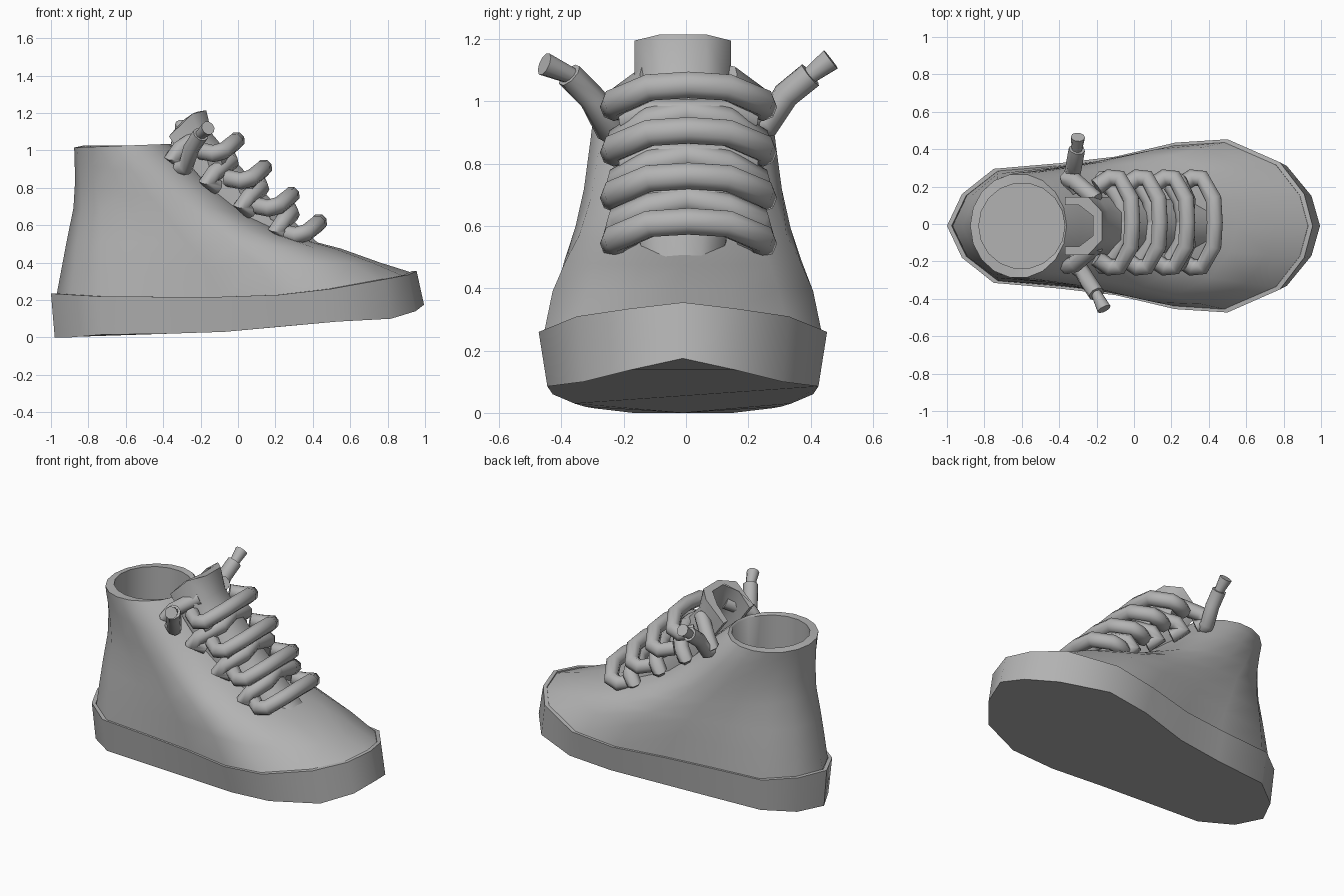
import bpy, bmesh, math
from mathutils import Vector

old = bpy.data.objects.get("Cube")
if old:
    bpy.data.objects.remove(old)

GREY = (0.45, 0.45, 0.45, 1)
mat = bpy.data.materials.new("plain grey")
mat.use_nodes = True
mat.diffuse_color = GREY
mat.node_tree.nodes["Principled BSDF"].inputs["Base Color"].default_value = GREY
MID = -0.01  # the shoe leans slightly to one side


def finish(obj, angle=40):
    obj.data.materials.clear()
    obj.data.materials.append(mat)
    bpy.ops.object.select_all(action='DESELECT')
    obj.select_set(True)
    bpy.context.view_layer.objects.active = obj
    bpy.ops.object.shade_smooth_by_angle(angle=math.radians(angle))


def loft(name, rings, angle=40):
    """Skin a list of closed rings that share a point count, with both ends capped."""
    bm = bmesh.new()
    loops = [[bm.verts.new(p) for p in ring] for ring in rings]
    for a, b in zip(loops, loops[1:]):
        for i in range(len(a)):
            j = (i + 1) % len(a)
            bm.faces.new((a[i], a[j], b[j], b[i]))
    bm.faces.new(loops[0][::-1])
    bm.faces.new(loops[-1])
    bmesh.ops.recalc_face_normals(bm, faces=bm.faces)
    mesh = bpy.data.meshes.new(name)
    bm.to_mesh(mesh)
    bm.free()
    obj = bpy.data.objects.new(name, mesh)
    bpy.context.collection.objects.link(obj)
    finish(obj, angle)


def both_sides(half):
    """Mirror a heel-to-toe half outline into a closed ring."""
    pts = [(x, MID - y, z) for x, y, z in half]
    return pts + [(x, MID + y, z) for x, y, z in half[-2:0:-1]]


# Sole outline, heel to toe: x, half width, bottom z, top z
SOLE = [(-1, 0, 0, .235), (-.92, .17, 0, .23), (-.75, .305, .015, .22),
        (-.4, .335, .02, .217), (-.1, .37, .03, .217), (.22, .445, .06, .228),
        (.5, .463, .085, .26), (.78, .34, .1, .31), (.91, .17, .14, .335),
        (.955, 0, .175, .355)]


def scaled(sx, sy, shift, col, dz=0):
    return both_sides([(p[0] * sx + shift, p[1] * sy, p[col] + dz) for p in SOLE])


loft("sole", [scaled(1.01, .94, .03, 2), scaled(1, 1, 0, 3),
              scaled(.975, .955, 0, 3), scaled(.965, .94, 0, 3, -.06)], angle=35)

# Upper: heel x, heel z, toe x, toe z, half width, roundness of the outline
LEVELS = [(-.97, .21, .935, .345, .447, 0), (-.945, .36, .76, .4, .424, .1),
          (-.915, .52, .55, .475, .392, .28), (-.88, .69, .32, .535, .355, .48),
          (-.872, .82, .08, .65, .325, .7), (-.873, .93, -.14, .83, .303, .85),
          (-.875, .985, -.28, .965, .29, .95), (-.876, 1.015, -.36, 1.035, .28, 1)]


def upper_ring(hx, hz, tx, tz, width, rnd):
    half = []
    for i, (x, y, _, top) in enumerate(SOLE):
        a = math.pi * i / (len(SOLE) - 1)
        u = (1 - rnd) * (x + 1) / 1.955 + rnd * (1 - math.cos(a)) / 2
        w = (1 - rnd) * y / .463 + rnd * math.sin(a)
        z = hz + (tz - hz) * (u if rnd else max(0, (top - .217) / .138))
        half.append((hx + (tx - hx) * u, w * width, z))
    return both_sides(half)


def collar_ring(radius, z):
    n = len(SOLE) - 1
    return both_sides([(-.6 - radius * math.cos(math.pi * i / n),
                        radius * math.sin(math.pi * i / n), z) for i in range(n + 1)])


loft("upper", [upper_ring(*lv) for lv in LEVELS]
     + [collar_ring(.23, 1.025), collar_ring(.23, .3)], angle=50)

# Tongue: an arched strip, open towards the ankle, following the throat
ARCH = [(-.155, -.2), (-.155, -.075), (-.075, 0), (.075, 0), (.155, -.075), (.155, -.2)]
SECTION = ARCH + [(y * .72, h - .05 if h > -.2 else h) for y, h in reversed(ARCH)]
rings = [[(-.17 + h, MID + y, 1.215 - 3.5 * h * h) for y, h in SECTION]]
for x, z, s in [(-.14, 1.09, 1), (-.03, .96, 1), (.13, .785, .95), (.31, .61, .9), (.44, .495, .75)]:
    rings.append([(x + h * s * .68, MID + y * s, z + h * s * .73) for y, h in SECTION])
loft("tongue", rings, angle=55)


def tube(name, pts, radius=.046):
    """Round cord through the points."""
    cu = bpy.data.curves.new(name, 'CURVE')
    cu.dimensions = '3D'
    cu.bevel_depth = radius
    cu.bevel_resolution = 2
    cu.use_fill_caps = True
    sp = cu.splines.new('POLY')
    sp.points.add(len(pts) - 1)
    for p, co in zip(sp.points, pts):
        p.co = (*co, 1)
    obj = bpy.data.objects.new(name, cu)
    bpy.context.collection.objects.link(obj)
    bpy.ops.object.select_all(action='DESELECT')
    obj.select_set(True)
    bpy.context.view_layer.objects.active = obj
    bpy.ops.object.convert(target='MESH')
    finish(bpy.context.object, 60)


# Laces: a bar over the tongue at each row, and crosses from its sides up under the next row
BAR = [(.24, .19, .56), (.31, .24, .545), (.365, .235, .56), (.425, .125, .607), (.432, 0, .615)]
CROSS = [(.25, -.18, .55), (.205, -.235, .58), (.24, -.22, .62), (.285, -.12, .66),
         (.27, 0, .685), (.25, .12, .685), (.2, .2, .66)]
for row in range(4):
    step = Vector((-.147 * row, .008, .146 * row))
    bar = BAR + [(x, -y, z) for x, y, z in BAR[-2::-1]]
    tube(f"lace_bar_{row + 1}", [Vector(p) + step for p in bar])
    # the low ends drift back towards the ankle; the top pair stops at the tongue
    drift = Vector((-.038, 0, -.018)) * row
    for side, label in ((1, "left"), (-1, "right")):
        path = [Vector((x, y * side, z)) + step + (drift if i < 3 else drift * .4)
                for i, (x, y, z) in enumerate(CROSS)]
        tube(f"lace_cross_{label}_{row + 1}", path[:4] if row == 3 else path)

# Loose lace ends with flared tips
ENDS = {"left": [(-.34, .23, .93), (-.33, .265, .93), (-.32, .32, 1.02), (-.305, .4, 1.085), (-.3, .465, 1.135)],
        "right": [(-.32, -.22, .91), (-.28, -.25, .91), (-.25, -.3, 1.01), (-.2, -.375, 1.085), (-.16, -.455, 1.12)]}
for label, pts in ENDS.items():
    tube(f"lace_end_{label}", pts[:-1], .044)
    a, b = Vector(pts[-2]), Vector(pts[-1])
    axis = (b - a).normalized()
    turn = axis.to_track_quat('Z', 'Y')
    circle = [Vector((math.cos(k * math.pi / 5), math.sin(k * math.pi / 5), 0)) for k in range(10)]
    loft(f"lace_tip_{label}", [[c + turn @ (p * r) for p in circle]
                               for c, r in ((a - axis * .02, .026), (b, .038))])
